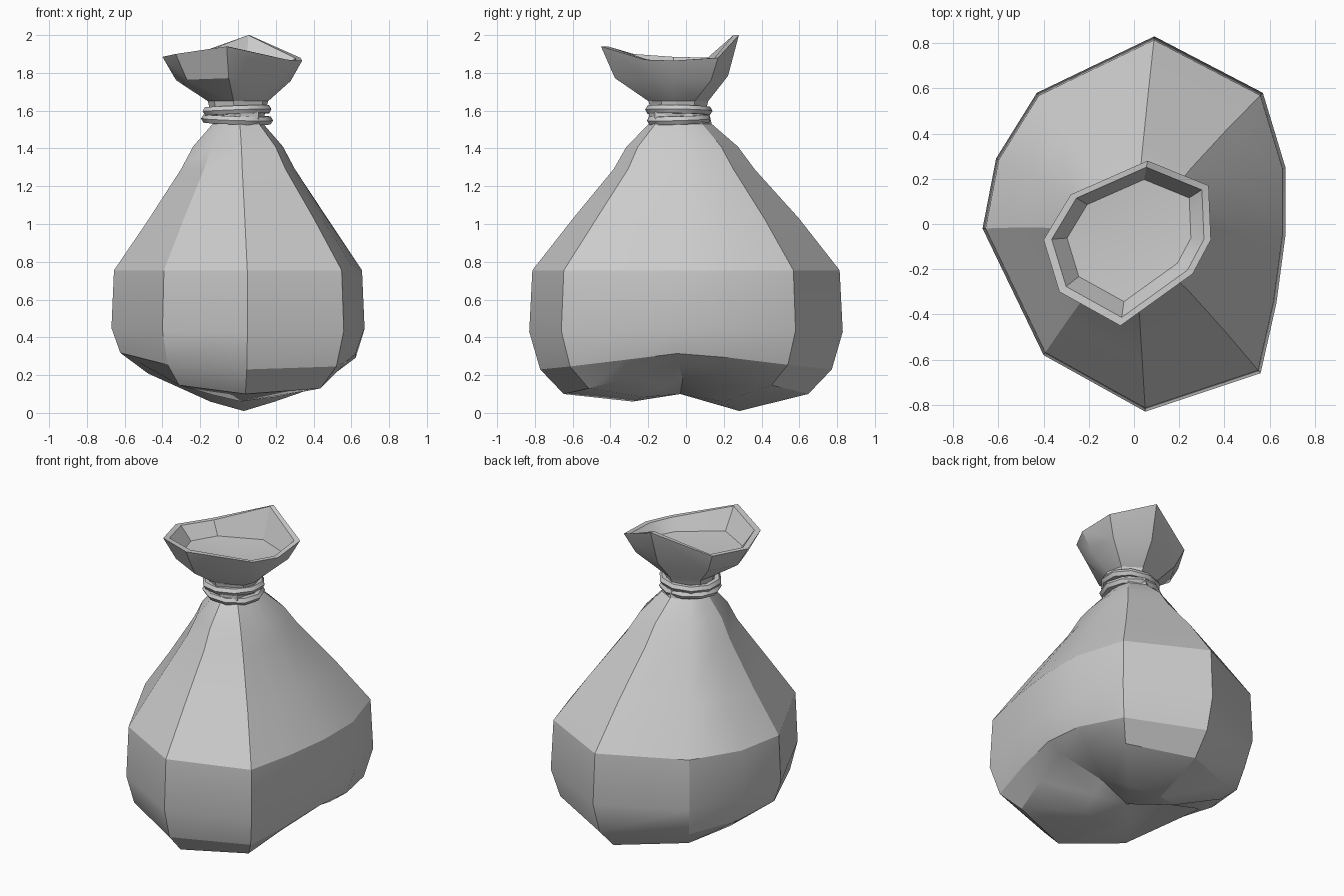
import bpy, bmesh, math
from mathutils import Vector

if "Cube" in bpy.data.objects:
    bpy.data.objects.remove(bpy.data.objects["Cube"])


def skin(name, rings, bottom=None, top=None, angle=28):
    """Bridge equal-length rings; optional end points close the ends."""
    bm = bmesh.new()
    vr = [[bm.verts.new(p) for p in r] for r in rings]
    n = len(rings[0])
    for a, b in zip(vr, vr[1:]):
        for i in range(n):
            j = (i + 1) % n
            bm.faces.new((a[i], a[j], b[j], b[i]))
    for ring, tip in ((vr[0], top), (vr[-1], bottom)):
        if tip is None:
            continue
        t = bm.verts.new(tip)
        for i in range(n):
            bm.faces.new((ring[i], ring[(i + 1) % n], t))
    bmesh.ops.recalc_face_normals(bm, faces=bm.faces)
    me = bpy.data.meshes.new(name)
    bm.to_mesh(me)
    bm.free()
    ob = bpy.data.objects.new(name, me)
    bpy.context.collection.objects.link(ob)
    smooth(ob, angle)
    return ob


def smooth(ob, angle):
    bpy.ops.object.select_all(action='DESELECT')
    ob.select_set(True)
    bpy.context.view_layer.objects.active = ob
    bpy.ops.object.shade_smooth_by_angle(angle=math.radians(angle))


# Sack body: one plan outline, scaled per level; sides ride higher underneath
outline = [(.09, .83), (.57, .58), (.67, .25), (.67, -.05), (.63, -.35), (.56, -.66),
           (.05, -.83), (-.40, -.58), (-.67, -.02), (-.61, .29), (-.43, .58)]
# scale, z at front and back, z at the sides, y shift
levels = [(.19, 1.61, 1.61, -.04), (.20, 1.53, 1.53, -.03), (.355, 1.41, 1.41, -.02),
          (.45, 1.29, 1.29, -.01), (.72, 1.03, 1.01, 0), (.98, .755, .755, 0),
          (1.0, .43, .45, 0), (.93, .23, .32, 0), (.78, .10, .27, 0), (.34, .01, .19, 0)]
body = []
for s, z0, z1, dy in levels:
    ring = []
    for x, y in outline:
        w = 1 - min(1, abs(y) / .80)
        lobe = .05 * (1 - w) if (y < 0 and s == .34) else 0   # front lobe hangs less
        ring.append((x * s, y * s + dy, z0 + (z1 - z0) * w + lobe))
    body.append(ring)
skin("sack_body", body, bottom=(.03, -.03, .10), top=(0, -.04, 1.61))

# Flared mouth: outer wall, rim, inner wall and recessed inside surface
rim = [(.06, .28, 2.0), (.33, .17, 1.88), (.34, -.07, 1.865), (.26, -.22, 1.87),
       (-.06, -.45, 1.94), (-.33, -.30, 1.90), (-.40, -.07, 1.885), (-.28, .13, 1.88)]
centre = Vector((0, -.04, 0))


def mouth_ring(s, z=None, follow=0.0):
    out = []
    for x, y, h in rim:
        p = centre + (Vector((x, y, 0)) - centre) * s
        p.z = h if z is None else z + follow * (h - 1.88)
        out.append(p)
    return out


def neck_ring(r, z):
    return [centre + Vector((r * d.x, r * d.y, z)) for d in
            [(Vector((x, y, 0)) - centre).normalized() for x, y, h in rim]]


skin("sack_mouth", [neck_ring(.14, 1.57), neck_ring(.16, 1.65), mouth_ring(.82, 1.76, .2),
                    mouth_ring(1), mouth_ring(.91), mouth_ring(.74, 1.80)],
     bottom=(-.03, -.06, 1.78))

# Two turns of cord round the neck
for i, (z, tilt) in enumerate(((1.553, .03), (1.602, -.03))):
    bpy.ops.mesh.primitive_torus_add(major_segments=10, minor_segments=6,
                                     major_radius=.152, minor_radius=.025,
                                     location=(-.005, -.038, z), rotation=(tilt, tilt, i * .3))
    cord = bpy.context.object
    cord.name = f"neck_cord_{i + 1}"
    cord.scale = (1.08, 1.0, 1.0)
    smooth(cord, 40)
